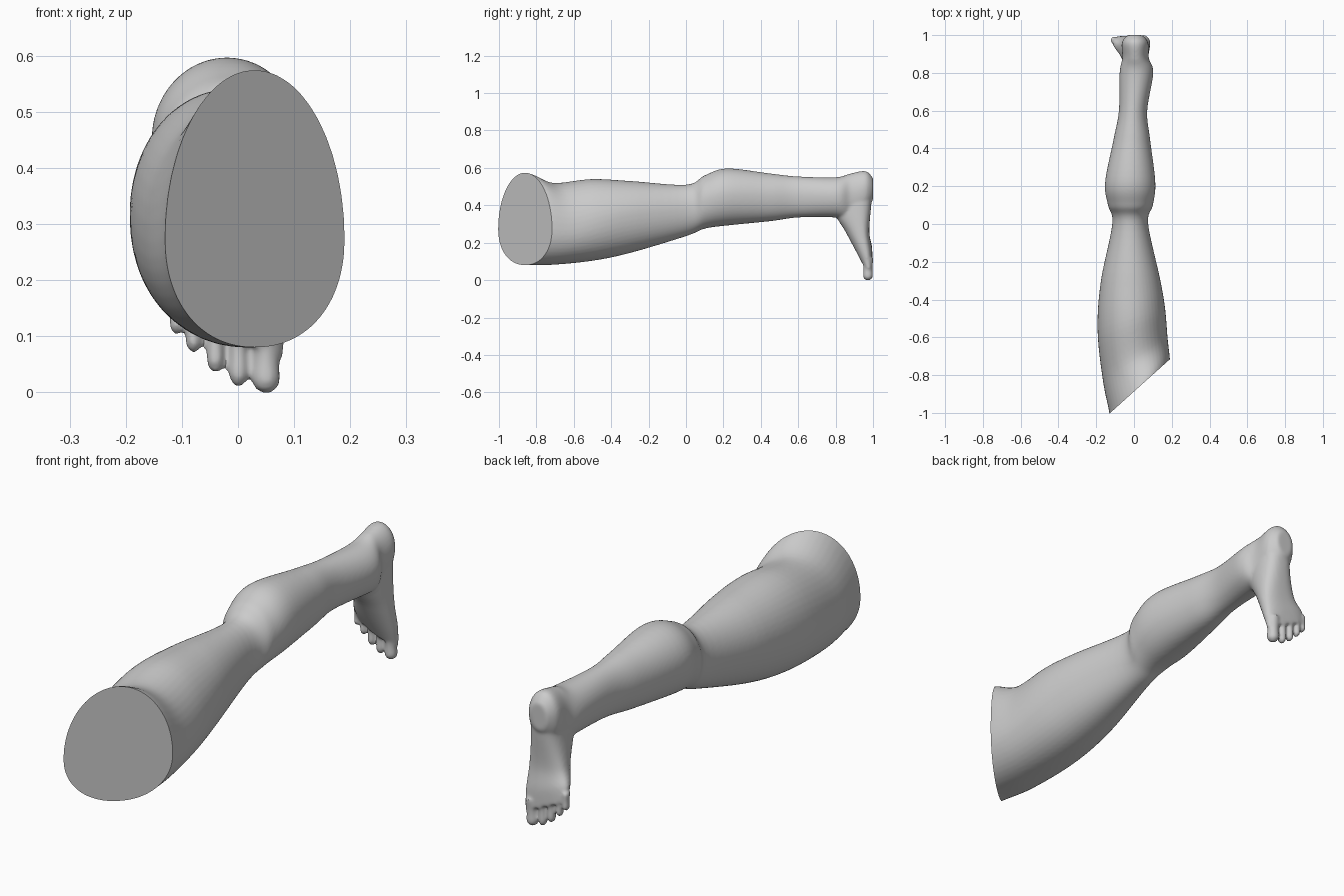
import bpy, bmesh, math
from mathutils import Vector

if "Cube" in bpy.data.objects:
    bpy.data.objects.remove(bpy.data.objects["Cube"])

SIDES, STEPS = 48, 7
CUT_Y, CUT_SLOPE = -.887, .9


def clamp(v):
    return max(0, min(1, v))


def ring(xl, xr, b0, b1, bc, n_low, n_high):
    """Closed section from its extremes; bc is the widest level."""
    mid, half = (xl + xr) / 2, (xr - xl) / 2
    pts = []
    for i in range(SIDES):
        t = 2 * math.pi * i / SIDES
        c, s = math.cos(t), math.sin(t)
        e = 2 / (n_high if s >= 0 else n_low)
        pts.append((mid + math.copysign(half * abs(c) ** e, c),
                    bc + ((b1 if s >= 0 else b0) - bc) * abs(s) ** e))
    return pts


def spline(rows):
    """Smooth in-between stations."""
    out = []
    for i in range(len(rows) - 1):
        p = [rows[max(0, min(len(rows) - 1, i + k))] for k in (-1, 0, 1, 2)]
        for j in range(STEPS):
            t = j / STEPS
            out.append([0.5 * (2 * b + (c - a) * t + (2 * a - 5 * b + 4 * c - d) * t * t
                               + (3 * b - a - 3 * c + d) * t ** 3) for a, b, c, d in zip(*p)])
    return out + [list(rows[-1])]


def loft(bm, rows, along_y, n_low=2.0, n_high=2.0):
    """Skin sections along y or z; each row is position, shear, section."""
    loops = []
    for pos, shear, *sec in rows:
        loops.append([bm.verts.new((a, pos + shear * a, b) if along_y else (a, b, pos + shear * a))
                      for a, b in ring(*sec, n_low, n_high)])
    for p, q in zip(loops, loops[1:]):
        for i in range(SIDES):
            k = (i + 1) % SIDES
            bm.faces.new((p[i], p[k], q[k], q[i]))
    bm.faces.new(loops[0])
    bm.faces.new(loops[-1])


bm = bmesh.new()

# thigh, knee, calf, ankle and heel: y, left, right, low, high
limb = [(CUT_Y, -.13, .19, .08, .575),
        (-.72, -.165, .178, .082, .52),
        (-.5, -.193, .165, .103, .54),
        (-.3, -.175, .14, .145, .53),
        (0, -.115, .075, .235, .51),
        (.1, -.138, .1, .275, .56),
        (.22, -.153, .113, .292, .597),
        (.45, -.108, .085, .315, .57),
        (.6, -.08, .07, .335, .554),
        (.8, -.076, .102, .335, .55),
        (.88, -.062, .078, .32, .57),
        (.96, -.064, .075, .37, .583),
        (1.0, -.035, .045, .43, .545)]
limb.insert(0, (CUT_Y - .08, *limb[0][1:]))
rows = []
for y, xl, xr, low, high in limb:
    slant = clamp((-.3 - y) / .587)  # sections lean towards the cut
    rows.append((y, CUT_SLOPE * slant, xl, xr, low, high, low + (high - low) * (.53 - .14 * slant)))
loft(bm, spline(rows), True, 2.15, 2.0)

# foot: z, left, right, instep; the sole stays near y = 1
rows = []
for z, xl, xr, instep in [(.48, -.055, .068, .82),
                          (.39, -.06, .075, .78),
                          (.26, -.085, .083, .852),
                          (.17, -.113, .086, .9),
                          (.095, -.112, .08, .942)]:
    sole = .988 + .01 * math.cos(4 * math.pi * (z - .12) / .7)
    rows.append((z, -.45 * clamp((.3 - z) / .2), xl, xr, instep, sole, instep * .35 + sole * .65))
loft(bm, spline(rows), False, 2.0, 2.6)

# toes: centre x, half width, tip height; rounded tips, narrower necks
for x, r, tip in [(.05, .026, 0), (.001, .018, .011), (-.04, .0165, .036),
                  (-.079, .015, .072), (-.109, .014, .105)]:
    root, h = .14 - .4 * x, .7 * r + .009
    rows = []
    for i in range(17):
        f = (.02 + .98 * i / 16) ** 2
        k = math.sqrt(1 - (1 - clamp(f / .25)) ** 2) * (1.04 - .14 * math.sin(math.pi * f) ** 2)
        rows.append((tip - .002 + f * (root - tip), 0, x - r * k, x + r * k,
                     .973 - h * k, .973 + h * k, .973))
    loft(bm, rows, False)

bmesh.ops.recalc_face_normals(bm, faces=bm.faces)
mesh = bpy.data.meshes.new("leg")
bm.to_mesh(mesh)
bm.free()
leg = bpy.data.objects.new("leg", mesh)
bpy.context.collection.objects.link(leg)
bpy.context.view_layer.objects.active = leg
leg.select_set(True)

# blend the parts into one skin
remesh = leg.modifiers.new("blend", 'REMESH')
remesh.mode = 'VOXEL'
remesh.voxel_size = .0065
soft = leg.modifiers.new("soften", 'SMOOTH')
soft.factor, soft.iterations = .5, 8
for name in ("blend", "soften"):
    bpy.ops.object.modifier_apply(modifier=name)

# slanted flat cut at the top of the thigh
bm = bmesh.new()
bm.from_mesh(leg.data)
res = bmesh.ops.bisect_plane(bm, geom=bm.verts[:] + bm.edges[:] + bm.faces[:],
                             plane_co=Vector((0, CUT_Y, 0)),
                             plane_no=Vector((CUT_SLOPE, -1, 0)).normalized(), clear_outer=True)
rim = [g for g in res["geom_cut"] if isinstance(g, bmesh.types.BMEdge)]
bmesh.ops.holes_fill(bm, edges=rim, sides=0)
bmesh.ops.recalc_face_normals(bm, faces=bm.faces)
bm.to_mesh(leg.data)
bm.free()
bpy.ops.object.shade_smooth_by_angle(angle=math.radians(40))
